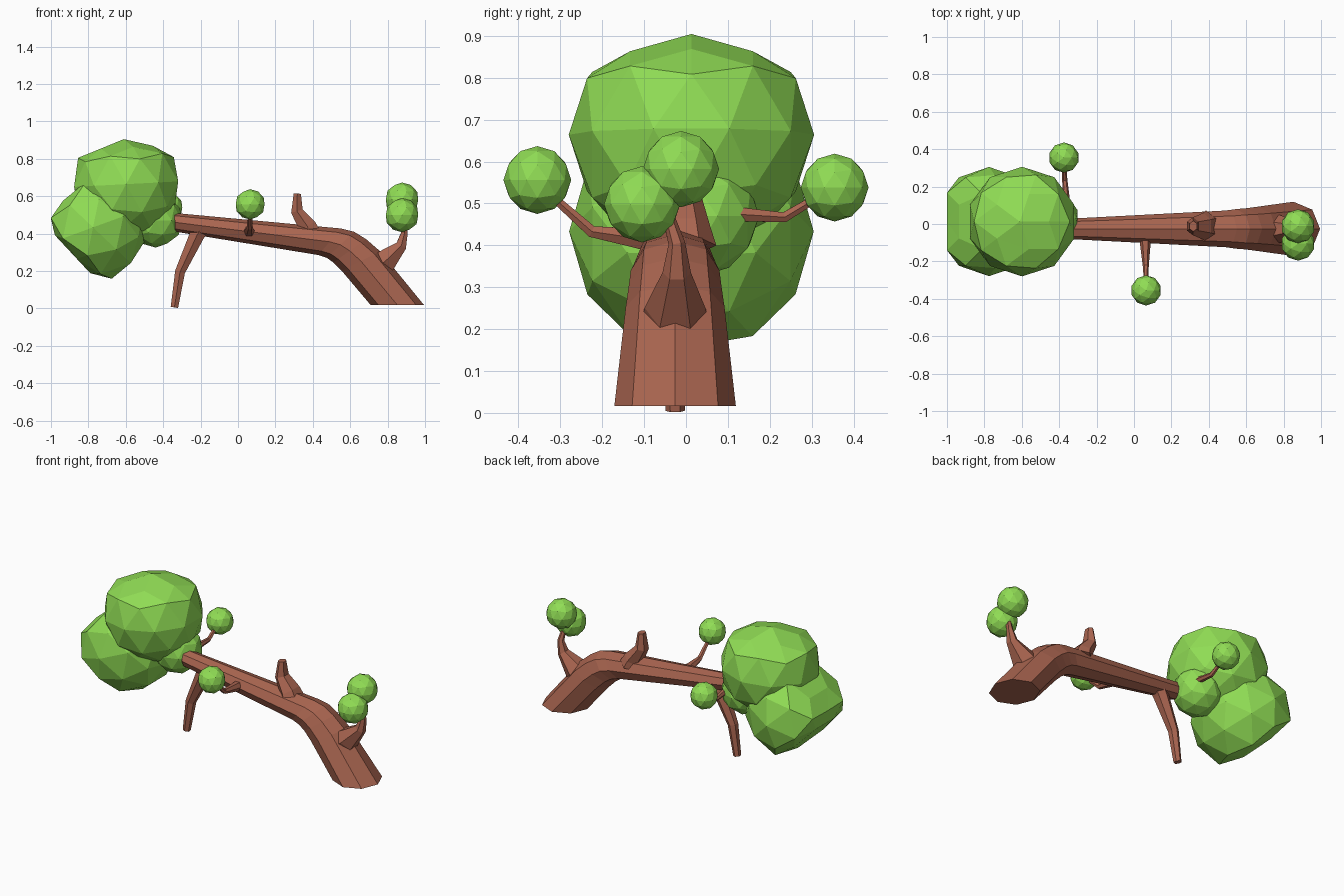
import bpy, bmesh
from math import sin, cos, pi, radians
from mathutils import Vector, Matrix

if "Cube" in bpy.data.objects:
    bpy.data.objects.remove(bpy.data.objects["Cube"])


def material(name, rgb):
    m = bpy.data.materials.new(name)
    m.diffuse_color = (*rgb, 1)
    m.use_nodes = True
    m.node_tree.nodes["Principled BSDF"].inputs["Base Color"].default_value = m.diffuse_color
    return m


BARK = material("bark", (0.40, 0.13, 0.08))
LEAF = material("leaf", (0.28, 0.72, 0.09))


def finish(bm, name, mat):
    bmesh.ops.recalc_face_normals(bm, faces=bm.faces)
    me = bpy.data.meshes.new(name)
    bm.to_mesh(me)
    bm.free()
    me.materials.append(mat)
    ob = bpy.data.objects.new(name, me)
    bpy.context.collection.objects.link(ob)
    return ob


def loft(name, rings, n):
    """rings: (centre, axis_u, axis_v), joined with capped ends"""
    bm = bmesh.new()
    loops = [[bm.verts.new(c + u * cos(2 * pi * i / n) + v * sin(2 * pi * i / n))
              for i in range(n)] for c, u, v in rings]
    for a, b in zip(loops, loops[1:]):
        for i in range(n):
            j = (i + 1) % n
            bm.faces.new((a[i], a[j], b[j], b[i]))
    bm.faces.new(loops[0])
    bm.faces.new(loops[-1])
    return finish(bm, name, BARK)


def branch(name, pts, radii, side, n=6, widen=1.0):
    pts = [Vector(p) for p in pts]
    rings = []
    for i, (p, r) in enumerate(zip(pts, radii)):
        t = (pts[min(i + 1, len(pts) - 1)] - pts[max(i - 1, 0)]).normalized()
        u = Vector(side)
        u = (u - t * u.dot(t)).normalized()
        rings.append((p, u * r * widen, t.cross(u) * r))
    return loft(name, rings, n)


def foliage(name, centre, r, squash=0, tilt=0, flats=()):
    """faceted ball; flats are (x, z, distance) planes it is pressed against"""
    bm = bmesh.new()
    bmesh.ops.create_icosphere(bm, subdivisions=2, radius=r)
    for v in bm.verts:
        if v.co.z > 0.7 * r:          # pressed-down crown
            v.co.z -= squash
    bm.transform(Matrix.Rotation(radians(tilt), 4, 'Y'))
    for x, z, dist in flats:
        d = Vector((x, 0, z)).normalized()
        for v in bm.verts:
            v.co -= d * max(0, v.co.dot(d) - dist)
    bm.transform(Matrix.Translation(centre))
    return finish(bm, name, LEAF)


# Trunk: upper edge (x, z), lower edge (x, z), half width in y
profile = [
    ((0.995, 0.017), (0.71, 0.017), 0.145),
    ((0.76, 0.305), (0.555, 0.20), 0.118),
    ((0.685, 0.37), (0.51, 0.245), 0.11),
    ((0.62, 0.41), (0.475, 0.27), 0.106),
    ((0.55, 0.427), (0.43, 0.285), 0.098),
    ((-0.34, 0.51), (-0.335, 0.41), 0.055),
]
rings = []
for (x1, z1), (x0, z0), w in profile:
    a, b = Vector((x1, -0.026, z1)), Vector((x0, -0.026, z0))
    rings.append(((a + b) / 2, (a - b) / 2, Vector((0, w, 0))))
loft("trunk", rings, 8)

# Branches
branch("lower_branch", [(-0.19, -0.026, 0.44), (-0.22, -0.026, 0.39), (-0.31, -0.026, 0.195),
                        (-0.34, -0.026, 0.005)], [0.05, 0.046, 0.031, 0.023], (0, 1, 0))
branch("upper_stub", [(0.385, -0.012, 0.40), (0.37, -0.012, 0.44), (0.315, -0.012, 0.52),
                      (0.317, -0.012, 0.613)], [0.065, 0.055, 0.037, 0.022], (0, 1, 0), widen=1.3)
branch("base_branch", [(0.75, -0.026, 0.225), (0.785, -0.026, 0.25), (0.873, -0.022, 0.335),
                       (0.89, -0.022, 0.405), (0.88, -0.045, 0.48)],
       [0.079, 0.073, 0.034, 0.02, 0.013], (0, 1, 0))
branch("front_branch", [(0.06, -0.03, 0.405), (0.06, -0.09, 0.413), (0.063, -0.225, 0.433),
                        (0.065, -0.34, 0.535)], [0.036, 0.030, 0.016, 0.01], (1, 0, 0))
branch("back_branch", [(-0.355, 0.02, 0.475), (-0.362, 0.13, 0.474), (-0.37, 0.235, 0.467),
                       (-0.375, 0.34, 0.53)], [0.024, 0.019, 0.014, 0.01], (1, 0, 0))

# Foliage clumps
foliage("crown_large", (-0.598, 0.013, 0.664), 0.293, squash=0.052, tilt=-3)
foliage("crown_rear", (-0.775, 0.013, 0.433), 0.292, tilt=-20,
        flats=[(-0.73, -0.68, 0.178), (-0.64, 0.77, 0.212), (-1, 0, 0.225)])
foliage("crown_small", (-0.44, 0.03, 0.47), 0.145)
for name, c, r in [("front_leaf_ball", (0.065, -0.355, 0.556), 0.081),
                   ("back_leaf_ball", (-0.375, 0.355, 0.538), 0.081),
                   ("base_leaf_ball_upper", (0.877, -0.012, 0.582), 0.091),
                   ("base_leaf_ball_lower", (0.877, -0.105, 0.498), 0.091)]:
    foliage(name, c, r)
